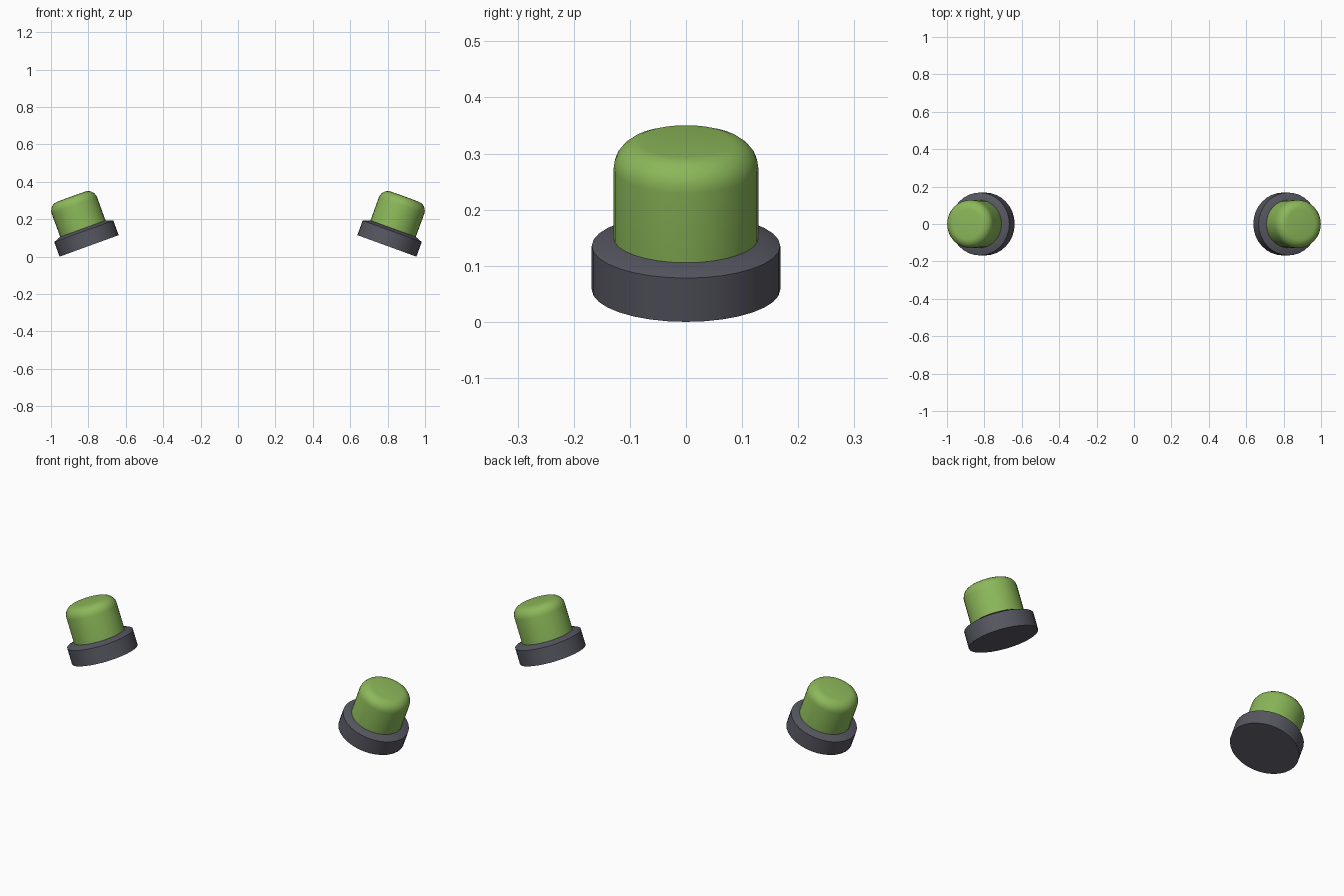
import bpy, bmesh, math
from mathutils import Matrix

if "Cube" in bpy.data.objects:
    bpy.data.objects.remove(bpy.data.objects["Cube"])

TILT = math.radians(20)
SEGMENTS = 32


def material(name, color):
    m = bpy.data.materials.new(name)
    m.diffuse_color = (*color, 1)
    m.use_nodes = True
    m.node_tree.nodes["Principled BSDF"].inputs["Base Color"].default_value = m.diffuse_color
    return m


def lathe(name, profile, mat, side):
    """Spin an (r, h) profile around its axis, then lean it outward on one side."""
    bm = bmesh.new()
    verts = [bm.verts.new((r, 0, h)) for r, h in profile]
    edges = [bm.edges.new(pair) for pair in zip(verts, verts[1:])]
    bmesh.ops.spin(bm, geom=verts + edges, cent=(0, 0, 0), axis=(0, 0, 1),
                   angle=math.tau, steps=SEGMENTS, use_duplicate=False)
    bmesh.ops.remove_doubles(bm, verts=bm.verts, dist=1e-5)
    place = (Matrix.Translation((side * 0.796, 0, 0.0575))
             @ Matrix.Rotation(side * TILT, 4, 'Y'))
    bmesh.ops.transform(bm, matrix=place, verts=bm.verts)
    bmesh.ops.recalc_face_normals(bm, faces=bm.faces)
    me = bpy.data.meshes.new(name)
    bm.to_mesh(me)
    bm.free()
    me.materials.append(mat)
    ob = bpy.data.objects.new(name, me)
    bpy.context.collection.objects.link(ob)
    bpy.ops.object.select_all(action='DESELECT')
    ob.select_set(True)
    bpy.context.view_layer.objects.active = ob
    bpy.ops.object.shade_smooth_by_angle(angle=math.radians(30))


green = material("leaf green", (0.26, 0.48, 0.10))
dark = material("dark grey", (0.095, 0.095, 0.12))

# Base disc with a gently sloped collar rising to the button
base = [(0, 0), (0.168, 0), (0.168, 0.083), (0.129, 0.098), (0, 0.098)]

# Button cap with a rounded top rim
R, H, B = 0.129, 0.28, 0.05
cap = [(0, 0.09), (R, 0.09)]
for i in range(7):
    a = math.pi / 2 * i / 6
    cap.append((R - B + B * math.cos(a), H - B + B * math.sin(a)))
cap.append((0, H + 0.001))

for side, label in ((-1, "left"), (1, "right")):
    lathe(label + "_base", base, dark, side)
    lathe(label + "_cap", cap, green, side)
